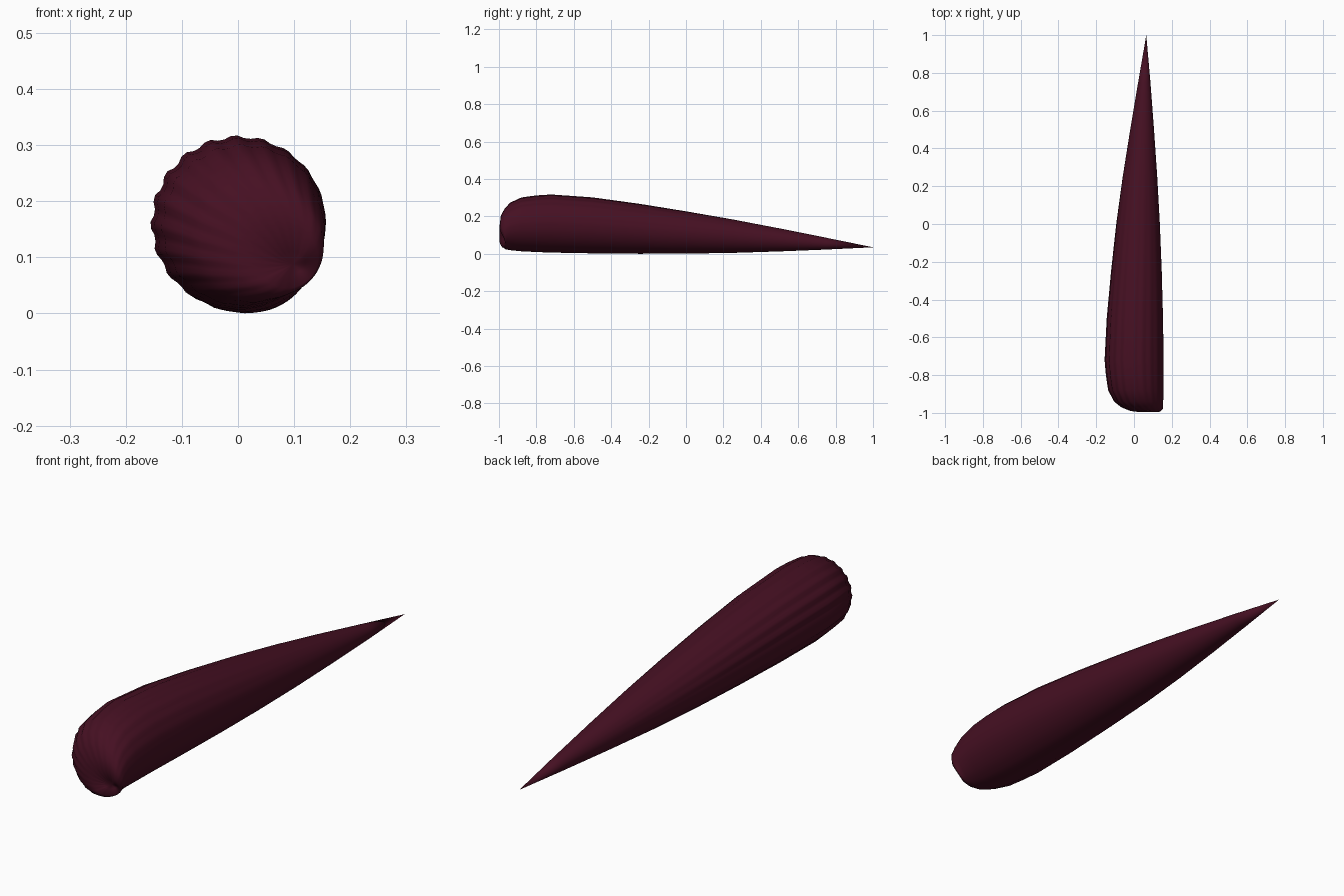
import bpy, bmesh, math

if "Cube" in bpy.data.objects:
    bpy.data.objects.remove(bpy.data.objects["Cube"])

SIDES, FLUTES = 80, 20
# Section rings: y, left x, right x, bottom z, top z, lower-right setback
RINGS = [
    (-0.980, 0.070, 0.120, 0.070, 0.112, 0.020),
    (-0.996, 0.030, 0.143, 0.045, 0.155, 0.028),
    (-0.990, -0.020, 0.153, 0.032, 0.205, 0.028),
    (-0.970, -0.070, 0.154, 0.024, 0.243, 0.012),
    (-0.940, -0.108, 0.155, 0.019, 0.276, 0),
    (-0.880, -0.140, 0.156, 0.013, 0.304, 0),
    (-0.800, -0.152, 0.157, 0.009, 0.315, 0),
    (-0.720, -0.159, 0.157, 0.006, 0.320, 0),
    (-0.500, -0.147, 0.154, 0.002, 0.304, 0),
    (-0.250, -0.123, 0.147, 0.000, 0.269, 0),
    (0.000, -0.095, 0.137, 0.001, 0.228, 0),
    (0.250, -0.060, 0.123, 0.005, 0.184, 0),
    (0.500, -0.020, 0.106, 0.013, 0.136, 0),
    (0.750, 0.022, 0.087, 0.023, 0.086, 0),
]


def section(bm, y, left, right, bottom, top, setback):
    """One closed ring, fluted on its upper left side."""
    cx, cz = (left + right) / 2, (bottom + top) / 2
    rx, rz = (right - left) / 2, (top - bottom) / 2
    fade = min(1, max(0, (0.4 - y) / 1.1))
    ring = []
    for i in range(SIDES):
        a = 2 * math.pi * i / SIDES
        side = (1 + math.cos(a - math.radians(145))) / 2
        groove = abs(math.sin((a - math.radians(92)) * FLUTES / 2))
        r = 1 - 0.065 * fade * side * groove
        dy = setback * max(0, math.cos(a + math.pi / 4)) ** 2
        ring.append(bm.verts.new((cx + rx * r * math.cos(a), y + dy,
                                  cz + rz * r * math.sin(a))))
    return ring


# Fluted tapering body
bm = bmesh.new()
rings = [section(bm, *row) for row in RINGS]
for a, b in zip(rings, rings[1:]):
    for i in range(SIDES):
        j = (i + 1) % SIDES
        bm.faces.new((a[i], a[j], b[j], b[i]))

# Dimpled front pole and pointed back tip
for ring, point in ((rings[0], (0.098, -0.968, 0.088)), (rings[-1], (0.065, 1.0, 0.035))):
    pole = bm.verts.new(point)
    for i in range(SIDES):
        bm.faces.new((ring[i], ring[(i + 1) % SIDES], pole))
bmesh.ops.recalc_face_normals(bm, faces=bm.faces)
for f in bm.faces:
    f.smooth = True

mesh = bpy.data.meshes.new("fluted_spike")
bm.to_mesh(mesh)
bm.free()
spike = bpy.data.objects.new("fluted_spike", mesh)
bpy.context.collection.objects.link(spike)

# Dark maroon colour
mat = bpy.data.materials.new("dark_maroon")
mat.diffuse_color = (0.06, 0.005, 0.016, 1)
mat.use_nodes = True
mat.node_tree.nodes["Principled BSDF"].inputs["Base Color"].default_value = mat.diffuse_color
mesh.materials.append(mat)
